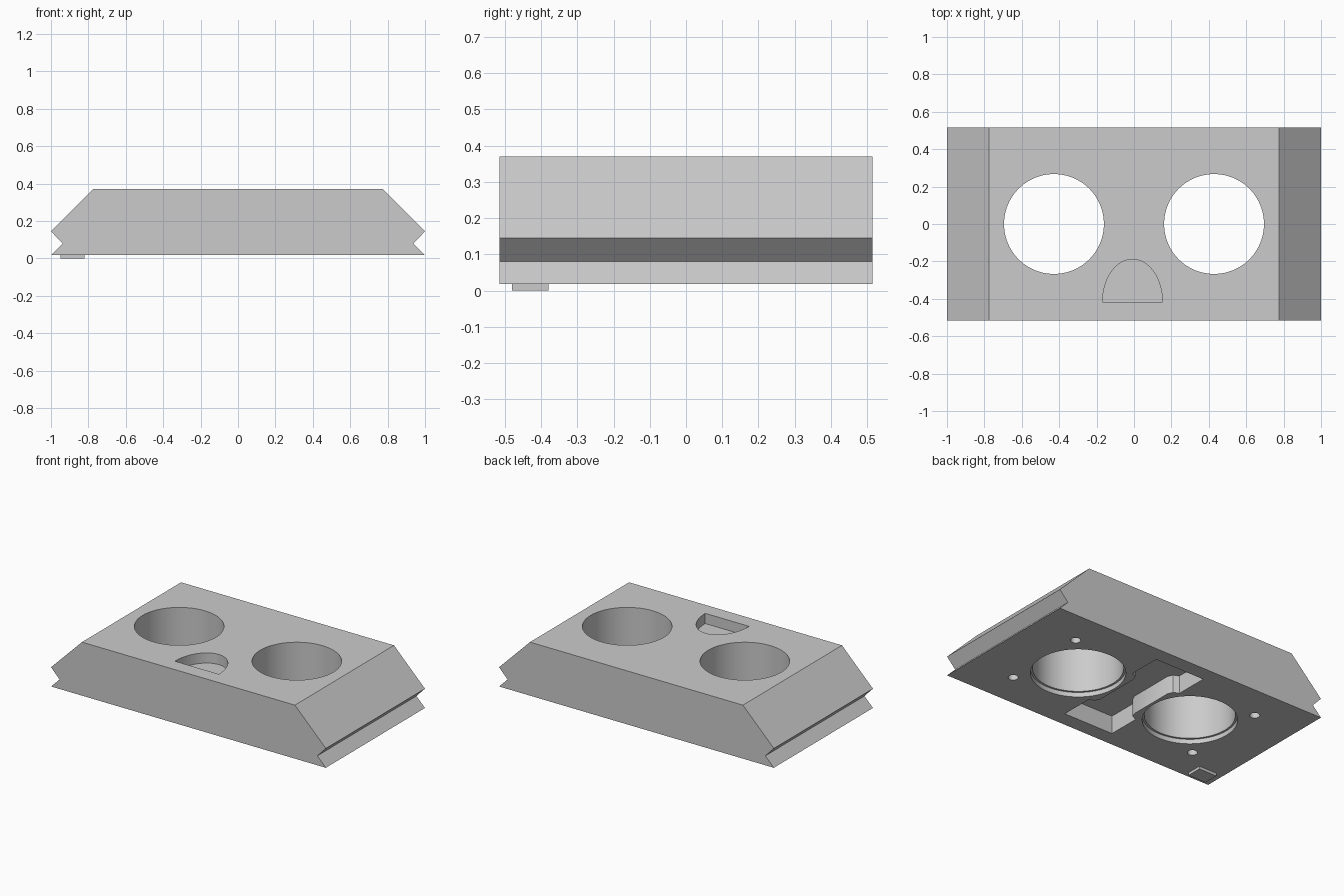
import bpy, bmesh, math
from mathutils import Matrix, Vector

cube = bpy.data.objects.get("Cube")
if cube:
    bpy.data.objects.remove(cube, do_unlink=True)

BOTTOM, TOP, HALF_DEPTH = 0.018, 0.37, 0.515

grey = bpy.data.materials.new("plain_grey")
grey.use_nodes = True
colour = (0.6, 0.6, 0.6, 1)
grey.diffuse_color = colour
grey.node_tree.nodes["Principled BSDF"].inputs["Base Color"].default_value = colour


def prism(name, points, sweep):
    """Extrude a closed outline of 3D points along a vector."""
    bm = bmesh.new()
    face = bm.faces.new([bm.verts.new(p) for p in points])
    new = bmesh.ops.extrude_face_region(bm, geom=[face])["geom"]
    bmesh.ops.translate(bm, vec=Vector(sweep),
                        verts=[v for v in new if isinstance(v, bmesh.types.BMVert)])
    bmesh.ops.recalc_face_normals(bm, faces=bm.faces)
    mesh = bpy.data.meshes.new(name)
    bm.to_mesh(mesh)
    bm.free()
    mesh.materials.append(grey)
    obj = bpy.data.objects.new(name, mesh)
    bpy.context.collection.objects.link(obj)
    return obj


def upright(name, outline, z0, z1):
    return prism(name, [(x, y, z0) for x, y in outline], (0, 0, z1 - z0))


def circle(cx, cy, r, n):
    return [(cx + r * math.cos(math.tau * i / n),
             cy + r * math.sin(math.tau * i / n)) for i in range(n)]


# Body: bevelled block with a V groove along each end
half = [(0.775, TOP), (1, 0.145), (0.938, 0.08), (1, BOTTOM)]
profile = half + [(-x, z) for x, z in reversed(half)]
body = prism("body", [(x, -HALF_DEPTH, z) for x, z in profile], (0, 2 * HALF_DEPTH, 0))

cutters = []

# Two round openings with a shallow step underneath, and four screw holes
for side in (-1, 1):
    cx = side * 0.428
    cutters.append(upright("opening_cutter", circle(cx, 0, 0.267, 96), -0.1, 0.5))
    cutters.append(upright("step_cutter", circle(cx, 0, 0.28, 96), -0.1, BOTTOM + 0.03))
    for end in (-1, 1):
        hole = circle(side * 0.686, end * 0.285, 0.03, 32)
        cutters.append(upright("screw_cutter", hole, -0.1, BOTTOM + 0.12))

# Waisted recess in the underside
quarter = [(0.13, 0.15), (0.145, 0.185), (0.18, 0.2), (0.18, 0.416)]
right = [(x, -y) for x, y in reversed(quarter)] + quarter
recess = right + [(-x, y) for x, y in reversed(right)]
cutters.append(upright("recess_cutter", recess, -0.1, BOTTOM + 0.117))

# Arched pocket in the top
arch = [(-0.008 + 0.16 * math.cos(math.pi * i / 40),
         -0.417 + 0.228 * math.sin(math.pi * i / 40)) for i in range(41)]
cutters.append(upright("arch_cutter", arch, TOP - 0.067, 0.5))

# Apply the cuts, then drop the cutters
for cutter in cutters:
    cutter.hide_render = True
    mod = body.modifiers.new(cutter.name, "BOOLEAN")
    mod.operation = "DIFFERENCE"
    mod.solver = "EXACT"
    mod.object = cutter
graph = bpy.context.evaluated_depsgraph_get()
cut_mesh = bpy.data.meshes.new_from_object(body.evaluated_get(graph))
body.modifiers.clear()
body.data = cut_mesh
for cutter in cutters:
    bpy.data.objects.remove(cutter, do_unlink=True)

# Plain raised foot under one front corner
foot = [(-0.95, -0.48), (-0.82, -0.48), (-0.82, -0.38), (-0.95, -0.38)]
upright("corner_foot", foot, 0, BOTTOM + 0.002)

# Smooth round walls, sharp edges
bpy.ops.object.select_all(action="DESELECT")
body.select_set(True)
bpy.context.view_layer.objects.active = body
bpy.ops.object.shade_smooth_by_angle(angle=math.radians(25))
